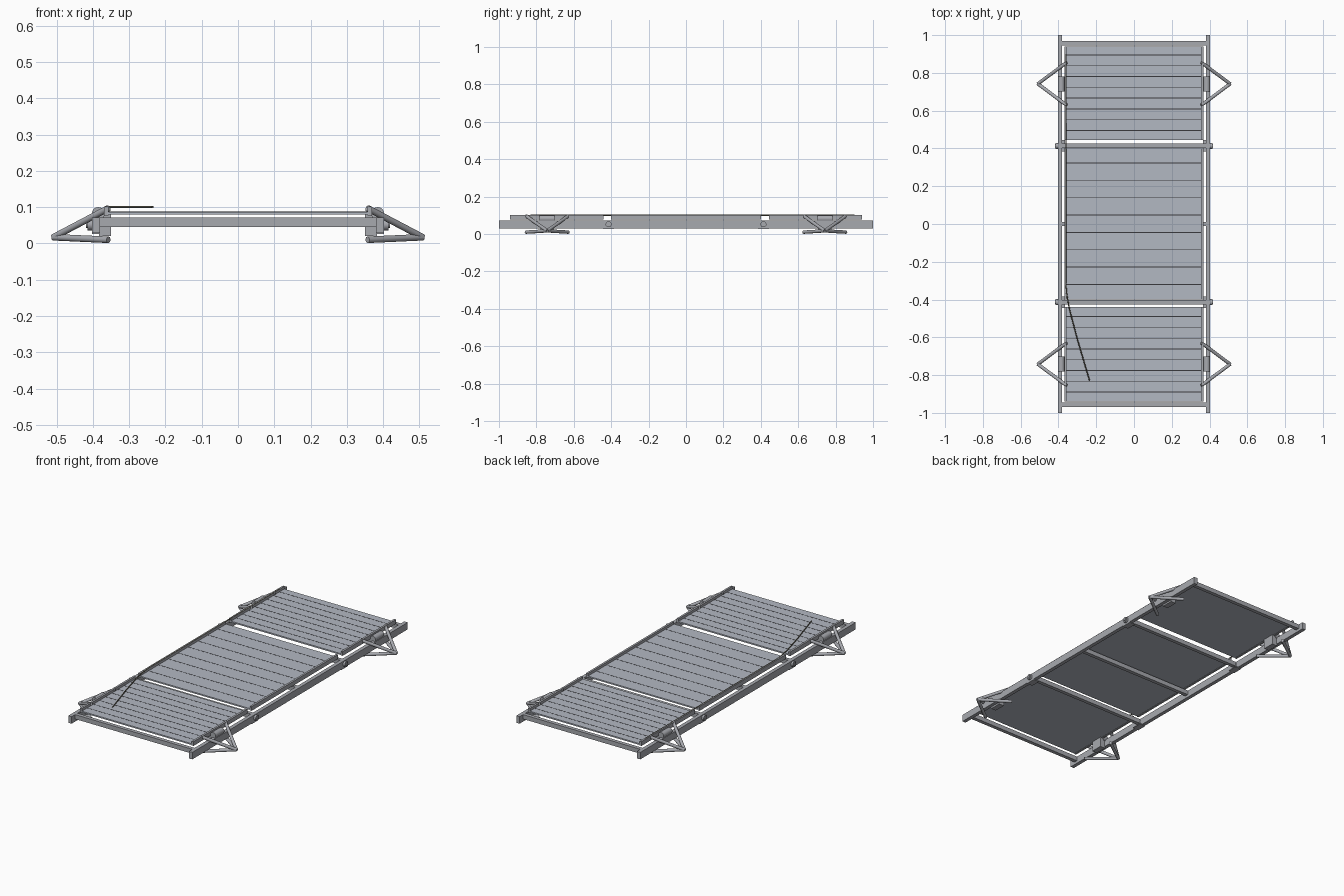
import bpy
import math
from mathutils import Vector

cube = bpy.data.objects.get("Cube")
if cube:
    bpy.data.objects.remove(cube, do_unlink=True)


def material(name, rgb):
    m = bpy.data.materials.new(name)
    m.use_nodes = True
    m.diffuse_color = (*rgb, 1)
    m.node_tree.nodes["Principled BSDF"].inputs["Base Color"].default_value = (*rgb, 1)
    return m


STEEL = material("grey steel", (0.39, 0.40, 0.43))
DECK = material("pale blue grey deck", (0.45, 0.48, 0.54))
DARK = material("dark groove", (0.04, 0.04, 0.045))
CORD = material("olive cord", (0.17, 0.16, 0.115))


def finish(ob, name, mat):
    ob.name = name
    ob.data.materials.append(mat)
    return ob


def box(name, x, y, z, mat=STEEL):
    """Box from its (min, max) range on each axis."""
    bpy.ops.mesh.primitive_cube_add(size=1)
    ob = bpy.context.object
    ob.location = [(a + b) / 2 for a, b in (x, y, z)]
    ob.scale = [abs(b - a) for a, b in (x, y, z)]
    return finish(ob, name, mat)


def tube(name, start, end, radius):
    """Round bar between two points."""
    a, b = Vector(start), Vector(end)
    bpy.ops.mesh.primitive_cylinder_add(radius=radius, depth=(b - a).length, vertices=20)
    ob = bpy.context.object
    ob.location = (a + b) / 2
    ob.rotation_euler = (b - a).to_track_quat("Z", "Y").to_euler()
    bpy.ops.object.shade_smooth_by_angle(angle=math.radians(40))
    return finish(ob, name, STEEL)


def mirrored(s, a, b):
    return (min(s * a, s * b), max(s * a, s * b))


# Three deck panels: name, y range, number of grooves, first and last groove
panels = [("front", -0.94, -0.44, 8, -0.89, -0.49),
          ("middle", -0.40, 0.40, 8, -0.32, 0.323),
          ("rear", 0.445, 0.94, 8, 0.495, 0.895)]
for name, y0, y1, count, first, last in panels:
    box(f"{name}_deck", (-0.36, 0.36), (y0, y1), (0.079, 0.087), DECK)
    for i in range(count):
        y = first + (last - first) * i / (count - 1)
        box(f"{name}_groove", (-0.357, 0.355), (y - 0.002, y + 0.002), (0.086, 0.0875), DARK)
    for s in (-1, 1):
        box(f"{name}_deck_rail", mirrored(s, 0.357, 0.369), (y0, y1), (0.077, 0.102))

# Long side rails of the base frame
for s in (-1, 1):
    box("side_rail", mirrored(s, 0.381, 0.403), (-1, 1), (0.03, 0.071))
    tube("middle_bolt", (s * 0.366, 0, 0.06), (s * 0.383, 0, 0.06), 0.008)

# Cross members
for s in (-1, 1):
    box("end_crossbar", (-0.385, 0.385), mirrored(s, 0.946, 0.968), (0.045, 0.071))
    box("hinge_crossbar", (-0.385, 0.385), mirrored(s, 0.403, 0.425), (0.045, 0.071))
box("middle_crossbar", (-0.385, 0.385), (-0.011, 0.011), (0.045, 0.071))

# Hinge pins and the small plates under them
for s in (-1, 1):
    for t in (-1, 1):
        y = 0.414 * t
        tube("hinge_pin", (s * 0.38, y, 0.052), (s * 0.415, y, 0.052), 0.016)
        tube("hinge_cap", (s * 0.414, y, 0.052), (s * 0.419, y, 0.052), 0.009)
        box("hinge_plate", mirrored(s, 0.365, 0.403), (y - 0.03, y + 0.03), (0.026, 0.031))

# Folding triangular feet at the four corners
for s in (-1, 1):
    for t in (-1, 1):
        y = 0.742 * t
        apex = (s * 0.509, y, 0.017)
        for d in (-0.113, 0.113):
            top = (s * 0.357, y + d, 0.097)
            base = (s * 0.357, y + d, 0.01)
            tube("foot_upper_tube", top, apex, 0.009)
            tube("foot_lower_tube", base, apex, 0.009)
        tube("foot_pivot", (s * 0.385, y - 0.04, 0.082), (s * 0.385, y + 0.04, 0.082), 0.018)
        box("foot_bracket", mirrored(s, 0.35, 0.383), (y - 0.035, y + 0.035), (0.02, 0.085))

# Loose cord along the right edge, bending over the front deck
curve = bpy.data.curves.new("cord", "CURVE")
curve.dimensions = "3D"
curve.bevel_depth = 0.003
curve.bevel_resolution = 2
spline = curve.splines.new("POLY")
path = [(-0.36, 0.9), (-0.361, -0.3), (-0.358, -0.36), (-0.342, -0.45),
        (-0.30, -0.61), (-0.235, -0.83)]
spline.points.add(len(path) - 1)
for p, (x, y) in zip(spline.points, path):
    p.co = (x, y, 0.1005, 1)
spline.use_smooth = True
cord = bpy.data.objects.new("cord", curve)
bpy.context.collection.objects.link(cord)
finish(cord, "cord", CORD)
